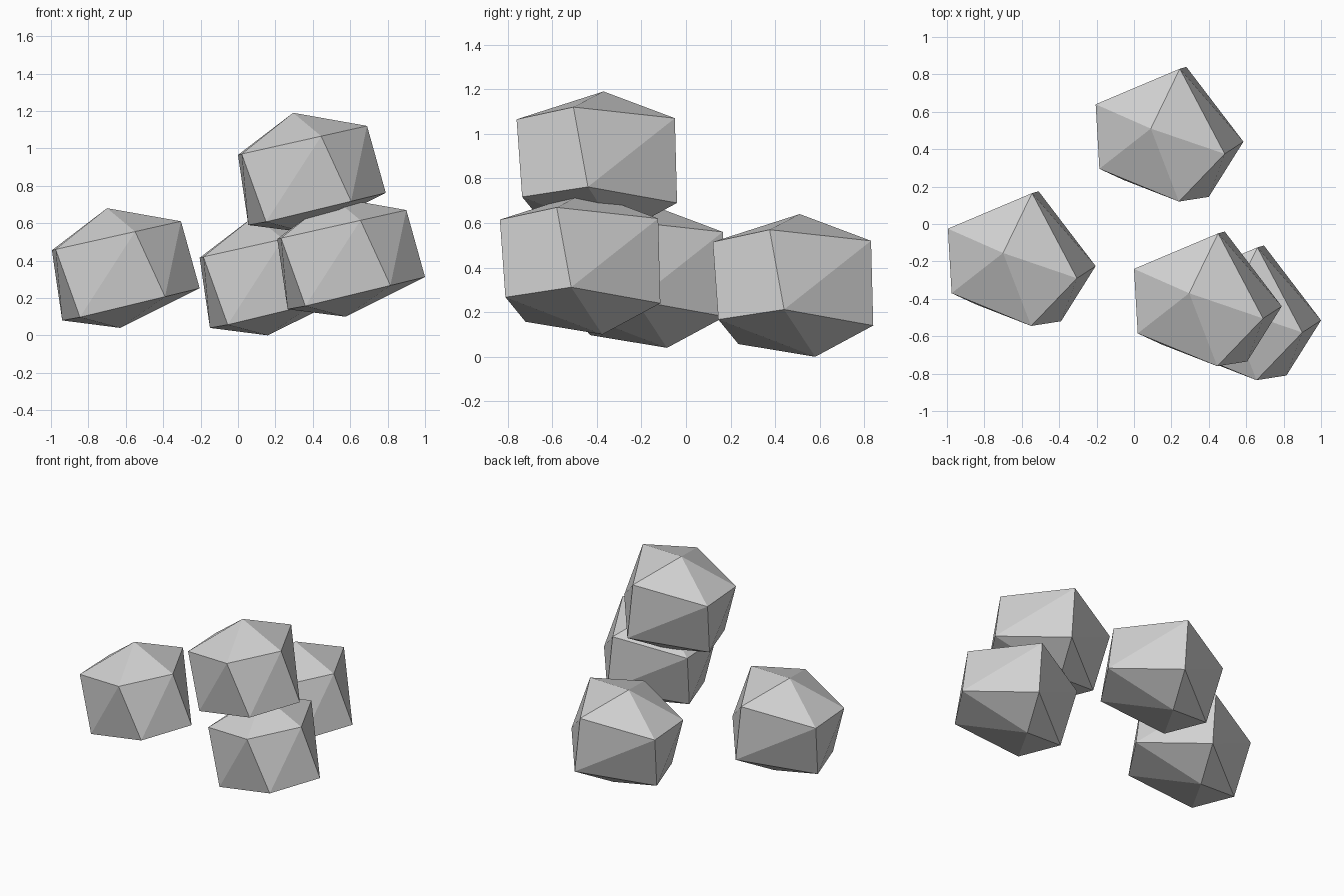
import bpy
import bmesh

# Remove the default cube
old = bpy.data.objects.get("Cube")
if old:
    bpy.data.objects.remove(old, do_unlink=True)

# Single stone colour
stone = bpy.data.materials.new("light_grey_stone")
stone.use_nodes = True
colour = (0.64, 0.64, 0.64, 1.0)
stone.diffuse_color = colour
stone.node_tree.nodes["Principled BSDF"].inputs["Base Color"].default_value = colour

# Corners of one rough twelve-cornered stone, resting on z = 0
crown = [(-0.10, 0.03, 0.64), (0.295, -0.105, 0.57), (0.05, -0.36, 0.515),
         (0.055, 0.35, 0.52), (-0.395, 0.16, 0.415), (-0.375, -0.185, 0.42)]
base = [(0.395, -0.04, 0.212), (0.09, 0.36, 0.14), (0.21, -0.335, 0.167),
        (-0.03, 0.10, 0.0), (-0.245, -0.245, 0.057), (-0.34, 0.06, 0.04)]

# Shared flat-faced stone mesh
bm = bmesh.new()
for corner in crown + base:
    bm.verts.new(corner)
bmesh.ops.convex_hull(bm, input=bm.verts)
bmesh.ops.recalc_face_normals(bm, faces=bm.faces)
mesh = bpy.data.meshes.new("rough_stone")
bm.to_mesh(mesh)
bm.free()
mesh.materials.append(stone)

# The pile: three stones below, one resting on top
placements = {
    "stone_right": (-0.60, -0.185, 0.04),
    "stone_back": (0.19, 0.48, 0.0),
    "stone_left": (0.605, -0.475, 0.10),
    "stone_top": (0.395, -0.40, 0.55),
}
for name, location in placements.items():
    rock = bpy.data.objects.new(name, mesh)
    rock.location = location
    bpy.context.collection.objects.link(rock)
